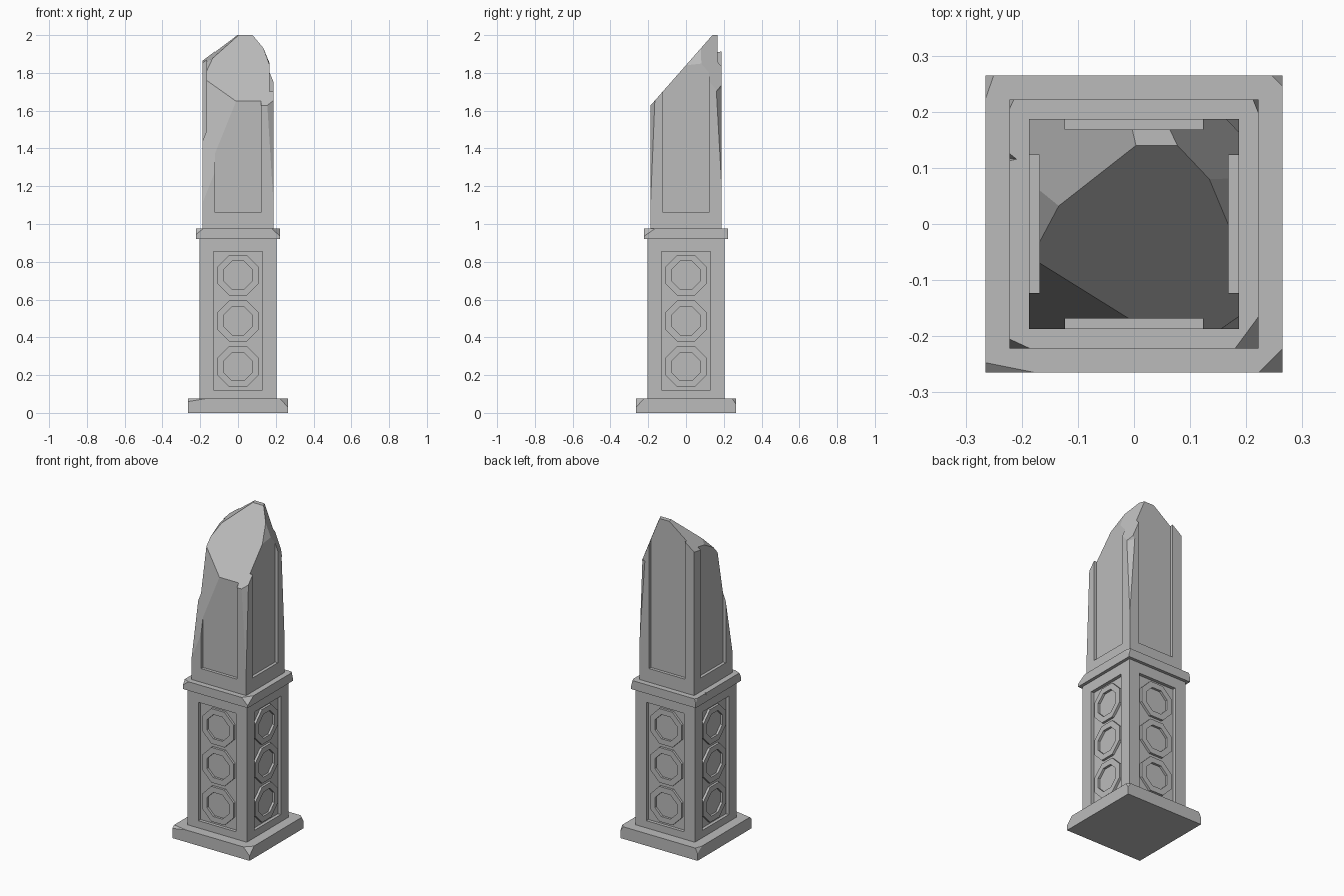
import bpy, bmesh
from math import pi
from mathutils import Vector, Matrix

cube = bpy.data.objects.get("Cube")
if cube:
    bpy.data.objects.remove(cube, do_unlink=True)

stone = bpy.data.materials.new("grey stone")
stone.use_nodes = True
COLOR = (0.5, 0.5, 0.5, 1)
stone.diffuse_color = COLOR
stone.node_tree.nodes["Principled BSDF"].inputs["Base Color"].default_value = COLOR


def finish(name, bm):
    bmesh.ops.recalc_face_normals(bm, faces=bm.faces)
    mesh = bpy.data.meshes.new(name)
    bm.to_mesh(mesh)
    bm.free()
    mesh.materials.append(stone)
    ob = bpy.data.objects.new(name, mesh)
    bpy.context.collection.objects.link(ob)
    return ob


def box(x0, x1, y0, y1, z0, z1):
    bm = bmesh.new()
    bmesh.ops.create_cube(bm, size=1)
    for v in bm.verts:
        v.co = ((x0 + x1) / 2 + v.co.x * (x1 - x0),
                (y0 + y1) / 2 + v.co.y * (y1 - y0),
                (z0 + z1) / 2 + v.co.z * (z1 - z0))
    return bm


def slab(h, z0, z1):
    return box(-h, h, -h, h, z0, z1)


def shear(bm, inside, *points):
    """Break off everything beyond the plane through three points."""
    a, b, c = map(Vector, points)
    n = (b - a).cross(c - a).normalized()
    if n.dot(Vector(inside) - a) > 0:
        n = -n
    bmesh.ops.bisect_plane(bm, geom=bm.verts[:] + bm.edges[:] + bm.faces[:],
                           plane_co=a, plane_no=n, clear_outer=True)
    bmesh.ops.holes_fill(bm, edges=[e for e in bm.edges if e.is_boundary])
    bmesh.ops.recalc_face_normals(bm, faces=bm.faces)


def chip_corner(bm, h, top, sx, sy, along_x, along_y, down):
    x, y = sx * h, sy * h
    shear(bm, (0, 0, top - 0.03), (x - sx * along_x, y, top),
          (x, y - sy * along_y, top), (x, y, top - down))


def hull(points):
    bm = bmesh.new()
    for p in points:
        bm.verts.new(p)
    bmesh.ops.convex_hull(bm, input=bm.verts[:])
    return bm


def subtract(ob, bm):
    cutter = finish("cutter", bm)
    mod = ob.modifiers.new("cut", "BOOLEAN")
    mod.operation, mod.solver, mod.object = "DIFFERENCE", "EXACT", cutter
    bpy.context.view_layer.objects.active = ob
    bpy.ops.object.modifier_apply(modifier=mod.name)
    bpy.data.objects.remove(cutter, do_unlink=True)


def recess_sides(ob, half, width, z0, z1, depth):
    for k in range(4):
        bm = box(-width, width, -half - 0.1, -half + depth, z0, z1)
        bmesh.ops.rotate(bm, verts=bm.verts, matrix=Matrix.Rotation(k * pi / 2, 3, "Z"))
        subtract(ob, bm)


# Base slab with chipped corners
bm = slab(0.265, 0, 0.075)
for chip in ((1, -1, 0.043, 0.043, 0.045), (-1, -1, 0.09, 0.018, 0.015),
             (1, 1, 0.02, 0.02, 0.03), (-1, 1, 0.015, 0.043, 0.03)):
    chip_corner(bm, 0.265, 0.075, *chip)
finish("base_slab", bm)

# Lower shaft with sunken panels
lower = finish("lower_shaft", slab(0.203, 0.075, 0.92))
recess_sides(lower, 0.203, 0.13, 0.12, 0.855, 0.02)

# Raised octagonal rings, three on each side
bm = bmesh.new()
for k in range(4):
    turn = Matrix.Rotation(k * pi / 2, 4, "Z")
    for z in (0.245, 0.487, 0.728):
        place = turn @ Matrix.Translation((0, -0.19, z)) @ Matrix.Rotation(pi / 2, 4, "X") \
            @ Matrix.Rotation(pi / 8, 4, "Z")
        new = bmesh.ops.create_cone(bm, cap_ends=True, segments=8, radius1=0.118,
                                    radius2=0.118, depth=0.015, matrix=place)
        out = turn.to_3x3() @ Vector((0, -1, 0))
        faces = {f for v in new["verts"] for f in v.link_faces}
        front = max(faces, key=lambda f: f.calc_center_median().dot(out))
        bmesh.ops.inset_region(bm, faces=[front], thickness=0.037)
        pit = bmesh.ops.extrude_discrete_faces(bm, faces=[front])["faces"][0]
        bmesh.ops.translate(bm, verts=pit.verts, vec=out * -0.014)
finish("octagon_rings", bm)

# Collar with chipped corners and a small nick
bm = slab(0.222, 0.92, 0.975)
for chip in ((1, -1, 0.042, 0.057, 0.04), (-1, -1, 0.037, 0.017, 0.03),
             (1, 1, 0.01, 0.025, 0.04), (-1, 1, 0.008, 0.017, 0.03)):
    chip_corner(bm, 0.222, 0.975, *chip)
collar = finish("collar", bm)
subtract(collar, hull([(-0.23, 0.135, 0.98), (-0.23, 0.11, 0.98),
                       (-0.205, 0.115, 0.98), (-0.23, 0.118, 0.95)]))

# Upper shaft: broken top made of sheared facets
bm = slab(0.187, 0.975, 2.0)
ridge = [(-0.168, -0.03, 1.806), (-0.135, 0.033, 1.877), (0, 0.138, 1.997),
         (0.075, 0.145, 2.0), (0.135, 0.08, 1.93), (0.168, 0, 1.84)]
breaks = [
    ((0, -0.168, 1.65), (0.12, -0.168, 1.65), (0, 0.14, 2.0)),
    ((-0.01, -0.168, 1.65), (-0.168, -0.07, 1.76), (-0.123, -0.168, 1.37)),
    (ridge[0], ridge[1], (-0.168, 0.06, 1.857)),
    (ridge[1], ridge[2], (-0.187, 0.187, 1.865)),
    (ridge[3], ridge[4], (0.187, 0.187, 1.68)),
    (ridge[4], ridge[5], (0.168, 0.09, 1.85)),
    ((0.155, -0.187, 1.63), (0.187, -0.165, 1.65), (0.187, -0.187, 1.12)),
]
for plane in breaks:
    shear(bm, (0, 0, 1.2), *plane)
upper = finish("upper_shaft", bm)
recess_sides(upper, 0.187, 0.123, 1.06, 2.1, 0.019)

# Gash down the back corner
subtract(upper, hull([(0.188, 0.16, 1.7), (0.15, 0.188, 1.72), (0.188, 0.188, 1.2),
                      (0.188, 0.188, 1.76), (0.25, 0.25, 1.6)]))
